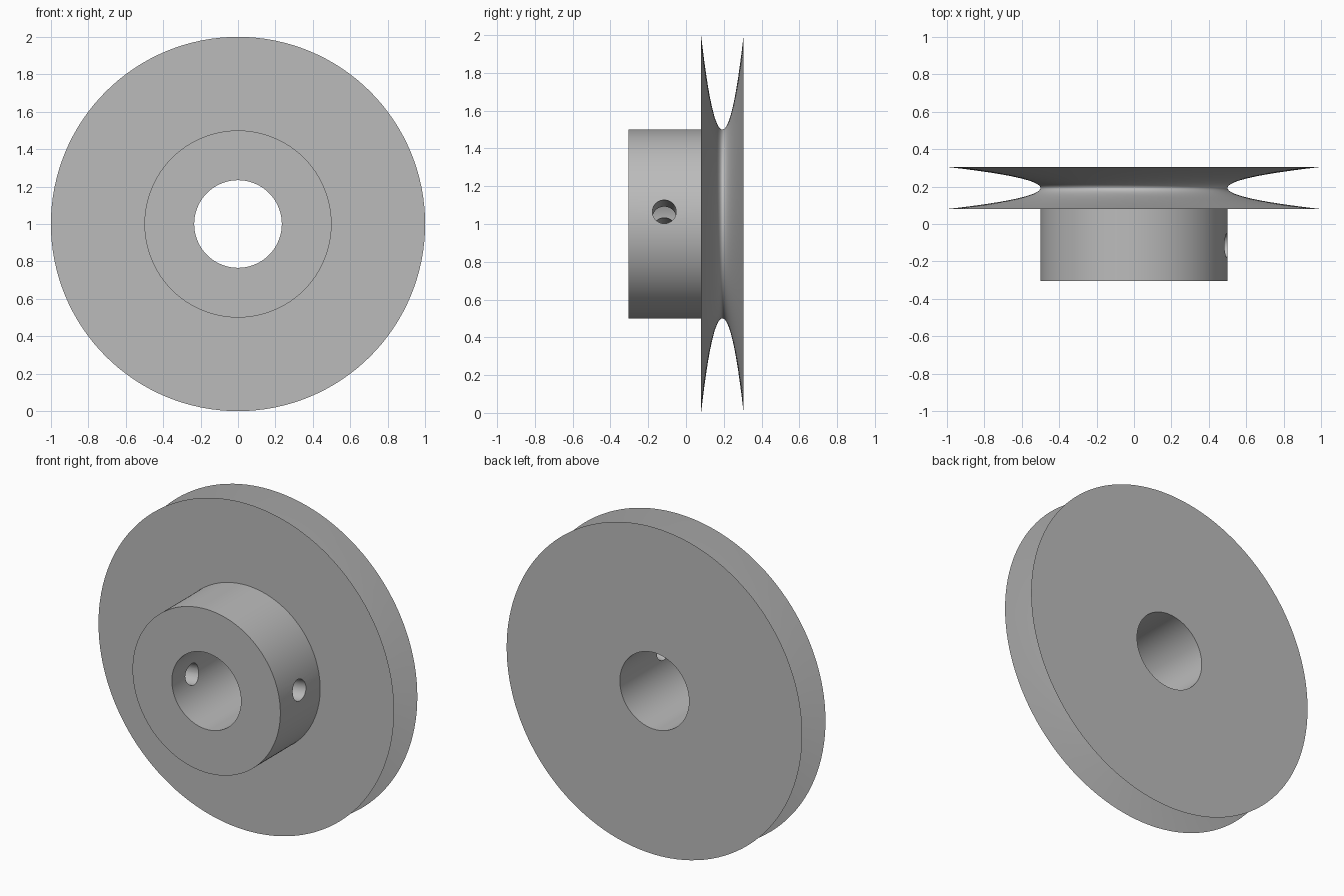
import bpy, bmesh, math
from mathutils import Matrix

if "Cube" in bpy.data.objects:
    bpy.data.objects.remove(bpy.data.objects["Cube"])

SEG = 128
BORE, HUB, RIM = 0.234, 0.5, 1.0
FRONT, WEB, BACK = -0.305, 0.08, 0.305

grey = bpy.data.materials.new("plain grey")
grey.diffuse_color = (0.5, 0.5, 0.5, 1)
grey.use_nodes = True
grey.node_tree.nodes["Principled BSDF"].inputs["Base Color"].default_value = grey.diffuse_color


def add_object(name, bm):
    bmesh.ops.recalc_face_normals(bm, faces=bm.faces)
    mesh = bpy.data.meshes.new(name)
    bm.to_mesh(mesh)
    bm.free()
    mesh.materials.append(grey)
    obj = bpy.data.objects.new(name, mesh)
    bpy.context.collection.objects.link(obj)
    return obj


# Profile (radius, y): bore, hub, thin rims and parabolic groove
mid, half = (WEB + BACK) / 2, (BACK - WEB) / 2
profile = [(BORE, FRONT), (HUB, FRONT), (HUB, WEB)]
for i in range(-16, 17):
    t = math.copysign(abs(i / 16) ** 1.4, i)
    profile.append((HUB + (RIM - HUB) * t * t, mid + half * t))
profile.append((BORE, BACK))

# Pulley wheel with hub, turned about the y axis
bm = bmesh.new()
rings = []
for k in range(SEG):
    a = 2 * math.pi * k / SEG
    rings.append([bm.verts.new((r * math.cos(a), y, 1 + r * math.sin(a)))
                  for r, y in profile])
n = len(profile)
for k in range(SEG):
    p, q = rings[k], rings[(k + 1) % SEG]
    for i in range(n):
        j = (i + 1) % n
        bm.faces.new((p[i], p[j], q[j], q[i]))
pulley = add_object("pulley_wheel", bm)

# Set screw hole: a slightly tilted drill straight across the hub
bm = bmesh.new()
bmesh.ops.create_cone(
    bm, cap_ends=True, segments=48, radius1=0.063, radius2=0.063, depth=1.4,
    matrix=Matrix.Translation((0, -0.115, 1))
    @ Matrix.Rotation(math.radians(90 - 7.5), 4, 'Y'))
drill = add_object("screw_hole_cutter", bm)
drill.hide_render = True
drill.hide_set(True)

cut = pulley.modifiers.new("screw_hole", 'BOOLEAN')
cut.operation = 'DIFFERENCE'
cut.solver = 'EXACT'
cut.object = drill

bpy.context.view_layer.objects.active = pulley
pulley.select_set(True)
bpy.ops.object.modifier_apply(modifier=cut.name)
bpy.data.objects.remove(drill)
bpy.ops.object.shade_smooth_by_angle(angle=math.radians(30))
